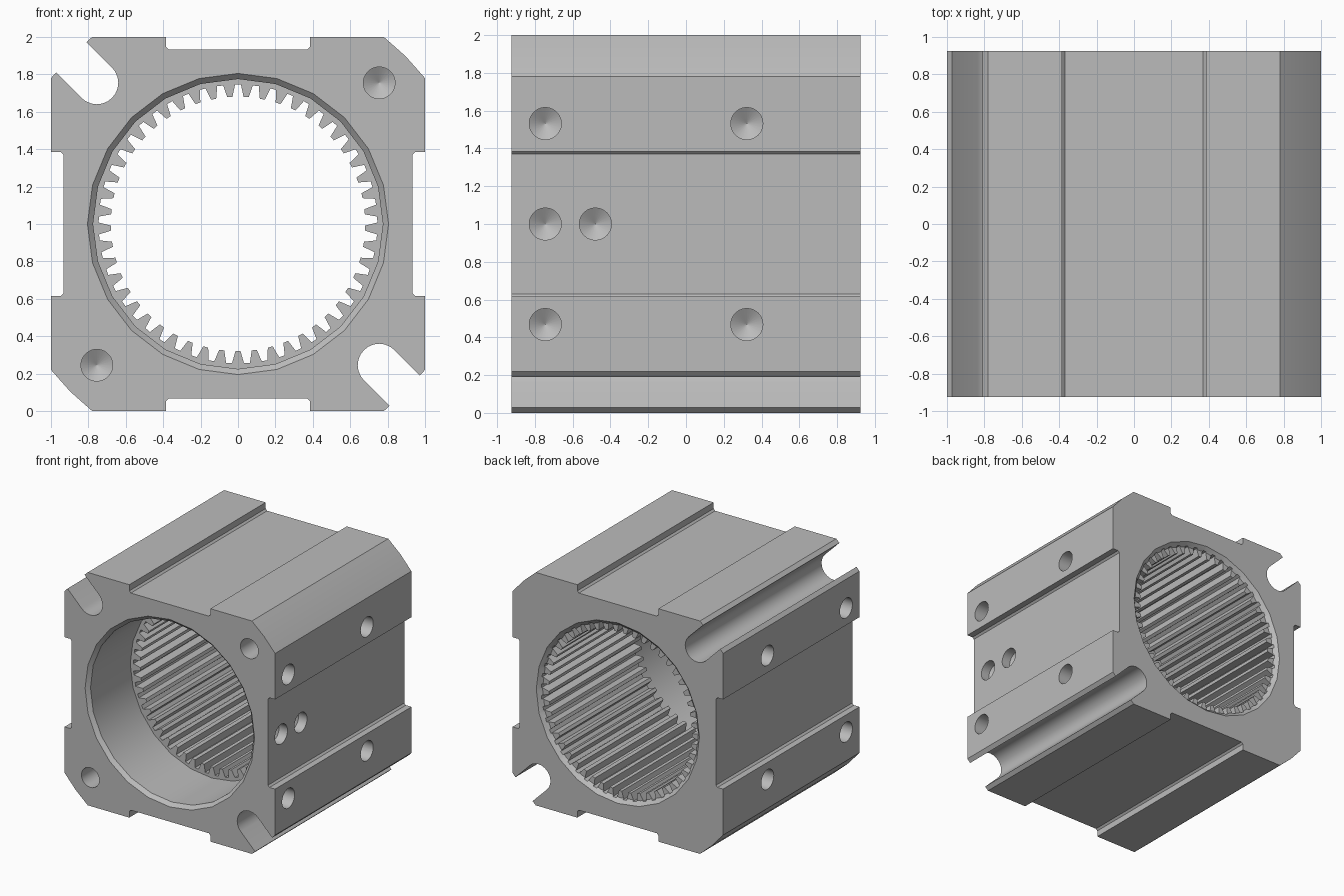
import bpy, bmesh, math
from mathutils import Matrix, Vector

if "Cube" in bpy.data.objects:
    bpy.data.objects.remove(bpy.data.objects["Cube"], do_unlink=True)

HALF = 0.925          # half depth of the housing
R_CORNER = 1.268      # radius of the turned outer corners
SLOT_C, SLOT_R = 0.755, 0.115
TEETH, R_TIP, R_ROOT = 49, 0.68, 0.745

grey = bpy.data.materials.new("machined grey")
grey.use_nodes = True
grey.diffuse_color = (0.5, 0.5, 0.5, 1)
grey.node_tree.nodes["Principled BSDF"].inputs["Base Color"].default_value = (0.5, 0.5, 0.5, 1)


def finish(bm, name):
    bmesh.ops.recalc_face_normals(bm, faces=bm.faces)
    me = bpy.data.meshes.new(name)
    bm.to_mesh(me)
    bm.free()
    me.materials.append(grey)
    ob = bpy.data.objects.new(name, me)
    bpy.context.collection.objects.link(ob)
    return ob


def loft(name, rings):
    """Closed solid through a list of equal-length point rings."""
    bm = bmesh.new()
    loops = [[bm.verts.new(p) for p in ring] for ring in rings]
    n = len(loops[0])
    for a, b in zip(loops, loops[1:]):
        for i in range(n):
            j = (i + 1) % n
            bm.faces.new((a[i], a[j], b[j], b[i]))
    bm.faces.new(loops[0])
    bm.faces.new(loops[-1])
    return finish(bm, name)


def prism(name, outline, y0, y1):
    return loft(name, [[(x, y, z + 1) for x, z in outline] for y in (y0, y1)])


def lathe(name, profile, matrix, sides=24):
    """Turned solid; profile holds (radius, distance along the axis)."""
    rings = []
    for r, t in profile:
        angles = [math.tau * i / sides for i in range(sides)]
        rings.append([matrix @ Vector((r * math.cos(a), r * math.sin(a), t)) for a in angles])
    return loft(name, rings)


def cut(body, cutter):
    cutter.hide_render = True
    mod = body.modifiers.new("cut", "BOOLEAN")
    mod.operation = "DIFFERENCE"
    mod.solver = "EXACT"
    mod.object = cutter
    bpy.context.view_layer.objects.active = body
    bpy.ops.object.modifier_apply(modifier=mod.name)
    bpy.data.objects.remove(cutter, do_unlink=True)


def polar(r, degrees, cx=0.0, cz=0.0):
    a = math.radians(degrees)
    return (cx + r * math.cos(a), cz + r * math.sin(a))


# Outer section: half the outline, then repeated by a half turn
half_groove = [(1, -0.385), (0.947, -0.385), (0.932, -0.37)]
groove = half_groove + [(x, -z) for x, z in reversed(half_groove)]
outline = list(groove)
outline += [polar(R_CORNER, d) for d in (37.95, 45, 52.05)]      # turned corner
outline += [(-z, x) for x, z in groove]                          # top groove
outline += [(-0.78, 1), (-0.81, 0.972)]                          # open slot
outline += [polar(SLOT_R, 45 - 15 * i, -SLOT_C, SLOT_C) for i in range(13)]
outline += [(-0.972, 0.81), (-1, 0.78)]
outline += [(-x, -z) for x, z in outline]
housing = prism("gear_housing", outline, -HALF, HALF)

# Toothed bore
bore = []
for i in range(TEETH):
    mid = -90 + 360 * i / TEETH
    bore += [polar(r, mid + d) for r, d in
             ((R_ROOT, -2.45), (R_TIP, -1.15), (R_TIP, 1.15), (R_ROOT, 2.45))]
cut(housing, prism("bore_cutter", bore, -0.5, 1.1))

# Front counterbore and rear countersink
along_y = Matrix.Translation((0, 0, 1)) @ Matrix.Rotation(-math.pi / 2, 4, "X")
cut(housing, lathe("counterbore_cutter",
                   [(0.88, -1.0), (0.775, -0.895), (0.775, -0.355)], along_y))
cut(housing, lathe("countersink_cutter", [(0.74, 0.89), (0.84, 0.99)], along_y))


# Blind drilled holes with pointed ends
def drill(position, rotation, depth):
    profile = [(0.085, -0.1), (0.085, depth), (0.001, depth + 0.05)]
    cut(housing, lathe("hole_cutter", profile, Matrix.Translation(position) @ rotation))


into_front = Matrix.Rotation(-math.pi / 2, 4, "X")
for s in (-1, 1):
    drill((s * 0.755, -HALF, 1 + s * 0.755), into_front, 0.4)

for side in (-1, 1):
    into_side = Matrix.Rotation(-side * math.pi / 2, 4, "Y")
    for y in (-0.745, 0.322):
        for z in (0.468, 1.532):
            drill((side, y, z), into_side, 0.22)
    if side == 1:
        for y in (-0.745, -0.48):
            drill((0.932, y, 1), into_side, 0.08)

# Smooth the curved walls, keep machined edges sharp
bpy.ops.object.select_all(action="DESELECT")
housing.select_set(True)
bpy.context.view_layer.objects.active = housing
bpy.ops.object.shade_smooth_by_angle(angle=math.radians(30))
